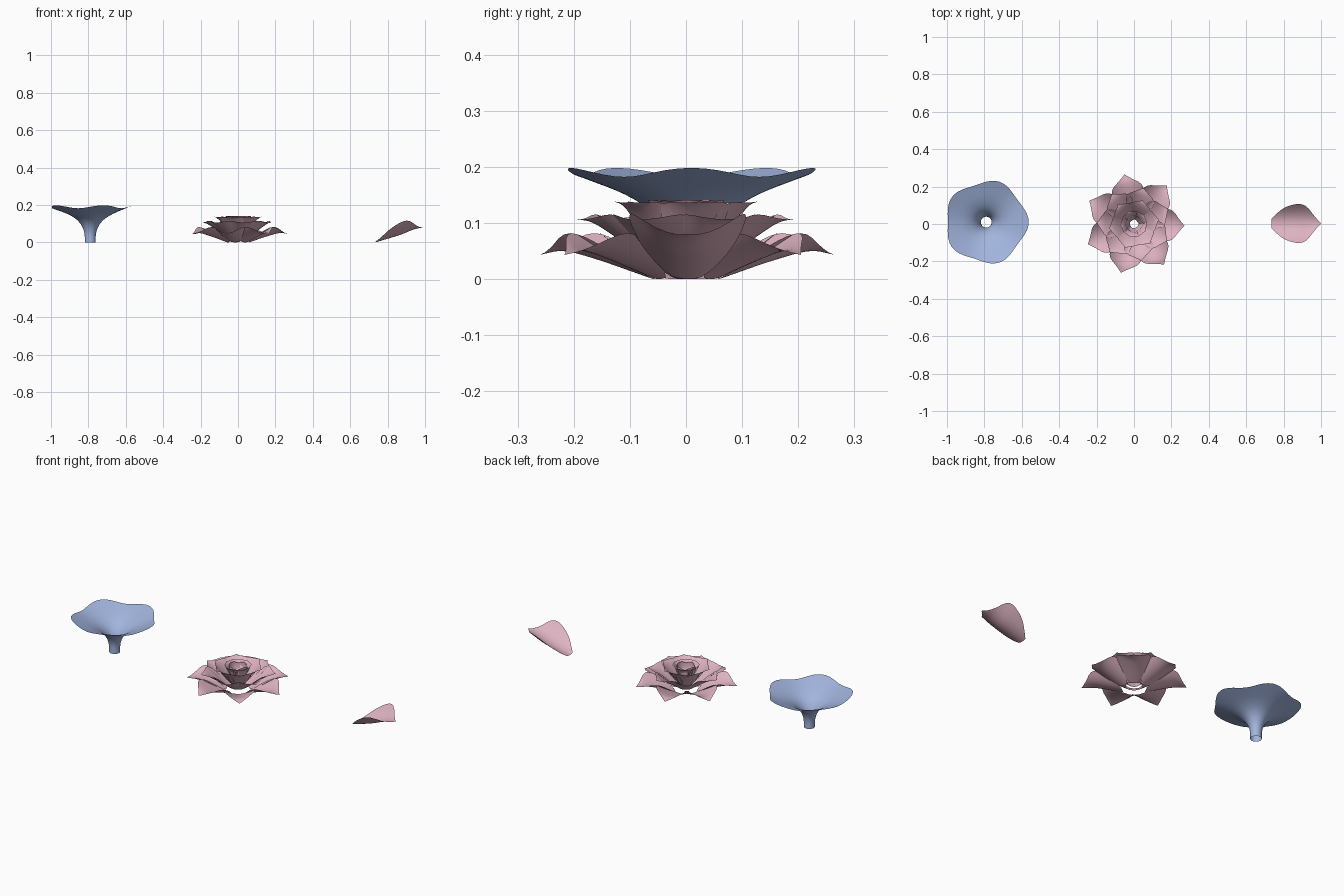
import bpy, bmesh, math
from mathutils import Matrix, Vector

cube = bpy.data.objects.get("Cube")
if cube:
    bpy.data.objects.remove(cube, do_unlink=True)


def material(name, rgb):
    m = bpy.data.materials.new(name)
    m.use_nodes = True
    m.diffuse_color = (*rgb, 1)
    m.node_tree.nodes["Principled BSDF"].inputs["Base Color"].default_value = (*rgb, 1)
    return m


pink = material("petal pink", (0.73, 0.45, 0.53))
blue = material("trumpet blue", (0.36, 0.46, 0.73))


def grid_object(name, rows, mat, closed=False):
    """Skin a list of point rows into one smooth sheet."""
    bm = bmesh.new()
    grid = [[bm.verts.new(p) for p in row] for row in rows]
    n = len(grid[0])
    for a, b in zip(grid, grid[1:]):
        for j in range(n if closed else n - 1):
            k = (j + 1) % n
            bm.faces.new((a[j], b[j], b[k], a[k]))
    bmesh.ops.remove_doubles(bm, verts=bm.verts, dist=0.0002)
    for f in bm.faces:
        f.smooth = True
    mesh = bpy.data.meshes.new(name)
    bm.to_mesh(mesh)
    bm.free()
    mesh.materials.append(mat)
    obj = bpy.data.objects.new(name, mesh)
    bpy.context.collection.objects.link(obj)
    return obj


def curve(points, t):
    """Smooth interpolation through (t, value) points."""
    for i in range(len(points) - 1):
        (t0, v0), (t1, v1) = points[i], points[i + 1]
        if t <= t1:
            def slope(k):
                a, b = points[max(k - 1, 0)], points[min(k + 1, len(points) - 1)]
                return (b[1] - a[1]) / (b[0] - a[0])
            h = t1 - t0
            s = (t - t0) / h
            return (v0 * (1 + 2 * s) * (1 - s) ** 2 + v1 * s * s * (3 - 2 * s)
                    + h * s * (1 - s) * (slope(i) * (1 - s) - slope(i + 1) * s))
    return points[-1][1]


# Petal outline: half-width along its length, as a fraction of the widest point
OUTLINE = [(0, 0.25), (0.1, 0.5), (0.25, 0.8), (0.45, 0.98), (0.6, 1),
           (0.72, 0.85), (0.83, 0.5), (0.92, 0.22), (1, 0)]


def petal(name, length, width, rise, cup, matrix):
    """Cupped petal along +x; rise lists the height of its midline."""
    rows = []
    for i in range(17):
        u = i / 16
        w = curve(OUTLINE, u)
        row = []
        for j in range(13):
            v = j / 6 - 1
            lift = cup * (w * v) ** 2
            row.append(matrix @ Vector((length * u, width * w * v, curve(rise, u) + lift)))
        rows.append(row)
    return grid_object(name, rows, pink)


# Loose petal
petal("loose_petal", 0.265, 0.103, [(0, 0), (0.5, 0.04), (0.8, 0.071), (1, 0.08)],
      0.065, Matrix.Translation((0.735, 0.003, 0)))

# Blossom: rings of petals
# name, count, first angle, base radius, base z, length, half-width, rise, cup
RINGS = [
    ("outer", 7, -2, 0.06, 0, 0.21, 0.085, [(0, 0), (0.5, 0.035), (0.8, 0.05), (1, 0.043)], 0.04),
    ("middle", 7, 24, 0.04, 0.015, 0.16, 0.075, [(0, 0), (0.5, 0.055), (0.8, 0.085), (1, 0.092)], 0.03),
    ("inner", 6, 10, 0.03, 0.03, 0.105, 0.06, [(0, 0), (0.5, 0.07), (0.8, 0.1), (1, 0.108)], 0.018),
    ("heart", 5, 40, 0.022, 0.06, 0.05, 0.045, [(0, 0), (0.5, 0.055), (0.8, 0.075), (1, 0.08)], 0.014),
]
for name, count, first, radius, z, length, width, rise, cup in RINGS:
    for i in range(count):
        turn = Matrix.Rotation(math.radians(first + i * 360 / count), 4, "Z")
        petal(f"{name}_petal_{i + 1}", length, width, rise, cup,
              turn @ Matrix.Translation((radius, 0, z)))

# Curled bud petals around the open centre
for i in range(4):
    start = math.radians(20 + 90 * i)
    rows = []
    for k in range(6):
        t = k / 5
        row = []
        for j in range(11):
            s = j / 10
            a = start + s * math.radians(110)
            r = 0.02 + 0.022 * math.sin(math.pi * t * 0.55) + 0.008 * s
            top = 0.125 + 0.015 * math.sin(math.pi * s)
            row.append((r * math.cos(a), r * math.sin(a), 0.05 + (top - 0.05) * t))
        rows.append(row)
    grid_object(f"bud_petal_{i + 1}", rows, pink)

# Trumpet: flared tube with a five-lobed wavy rim
PROFILE = [(0, 0.029), (0.04, 0.03), (0.07, 0.037), (0.1, 0.053), (0.125, 0.077),
           (0.145, 0.108), (0.16, 0.14), (0.175, 0.178), (0.19, 0.216)]
rows = []
for k in range(25):
    z = 0.19 * k / 24
    r = curve(PROFILE, z)
    wave = (r / 0.216) ** 3
    row = []
    for j in range(60):
        a = math.tau * j / 60
        lobe = math.cos(5 * a) * wave
        rr = r + 0.011 * lobe
        row.append((-0.79 + rr * math.cos(a), 0.01 + rr * math.sin(a), z + 0.008 * lobe))
    rows.append(row)
grid_object("trumpet_flower", rows, blue, closed=True)
